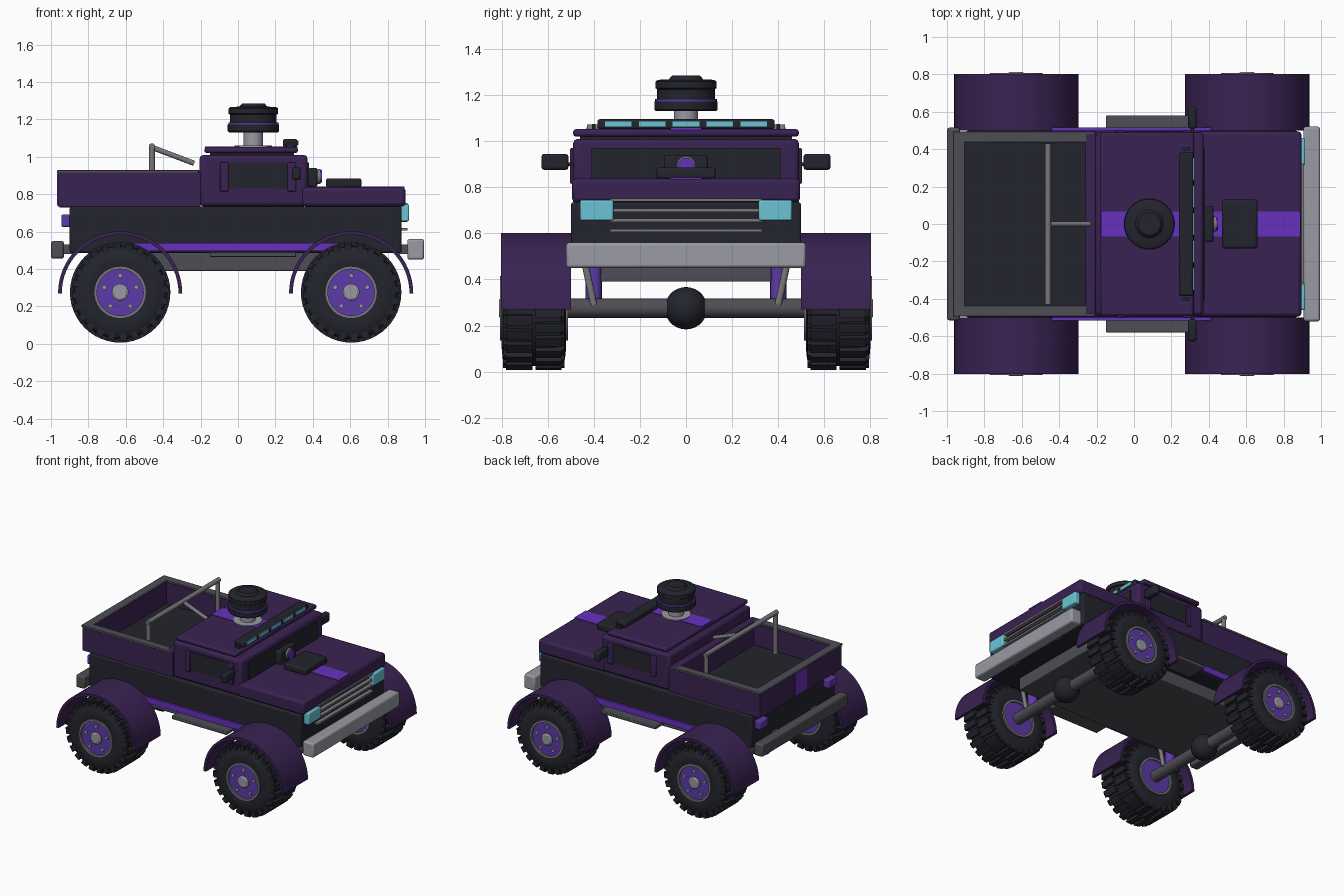
import bpy, bmesh, math
from mathutils import Matrix, Vector

if "Cube" in bpy.data.objects:
    bpy.data.objects.remove(bpy.data.objects["Cube"])


def mat(name, r, g, b):
    m = bpy.data.materials.new(name)
    m.diffuse_color = (r, g, b, 1)
    m.use_nodes = True
    m.node_tree.nodes["Principled BSDF"].inputs["Base Color"].default_value = m.diffuse_color
    return m


PURPLE = mat("dark purple", 0.042, 0.016, 0.085)
BRIGHT = mat("bright purple", 0.135, 0.03, 0.52)
RIM = mat("rim purple", 0.11, 0.042, 0.39)
DARK = mat("black", 0.017, 0.018, 0.026)
GREY = mat("dark grey", 0.075, 0.076, 0.09)
STEEL = mat("steel grey", 0.19, 0.19, 0.205)
LIGHT = mat("light grey", 0.32, 0.325, 0.37)
CYAN = mat("cyan glass", 0.15, 0.55, 0.66)


def finish(name, bm, m, bevel=0.0):
    bmesh.ops.recalc_face_normals(bm, faces=bm.faces)
    me = bpy.data.meshes.new(name)
    bm.to_mesh(me)
    bm.free()
    ob = bpy.data.objects.new(name, me)
    bpy.context.collection.objects.link(ob)
    me.materials.append(m)
    if bevel:
        b = ob.modifiers.new("bevel", 'BEVEL')
        b.width, b.segments = bevel, 2
    bpy.ops.object.select_all(action='DESELECT')
    bpy.context.view_layer.objects.active = ob
    ob.select_set(True)
    bpy.ops.object.shade_smooth_by_angle(angle=math.radians(35))
    return ob


def add_box(bm, x, y, z, rot=Matrix()):
    c = Vector(((x[0] + x[1]) / 2, (y[0] + y[1]) / 2, (z[0] + z[1]) / 2))
    s = Matrix.Diagonal((x[1] - x[0], y[1] - y[0], z[1] - z[0], 1))
    bmesh.ops.create_cube(bm, size=1, matrix=rot @ Matrix.Translation(c) @ s)


def box(name, x, y, z, m, bevel=0.0):
    bm = bmesh.new()
    add_box(bm, x, y, z)
    return finish(name, bm, m, bevel)


def box_pair(name, x, y, z, m, bevel=0.0):
    box(name + "_left", x, y, z, m, bevel)
    box(name + "_right", x, (-y[1], -y[0]), z, m, bevel)


def tube(name, a, b, r, m):
    a, b = Vector(a), Vector(b)
    d = b - a
    bm = bmesh.new()
    bmesh.ops.create_cone(bm, cap_ends=True, segments=16, radius1=r, radius2=r, depth=d.length,
                          matrix=Matrix.Translation((a + b) / 2) @ d.to_track_quat('Z', 'Y').to_matrix().to_4x4())
    return finish(name, bm, m)


def lathe(name, profile, at, m, axis='Z', segs=40):
    """Spin a closed (radius, height) profile; axis Y or X lays it down."""
    bm = bmesh.new()
    vs = [bm.verts.new((r, 0, h)) for r, h in profile]
    es = [bm.edges.new((vs[i], vs[(i + 1) % len(vs)])) for i in range(len(vs))]
    bmesh.ops.spin(bm, geom=vs + es, cent=(0, 0, 0), axis=(0, 0, 1), angle=2 * math.pi, steps=segs)
    bmesh.ops.remove_doubles(bm, verts=bm.verts, dist=1e-5)
    rot = {'Z': Matrix(), 'Y': Matrix.Rotation(-math.pi / 2, 4, 'X'), 'X': Matrix.Rotation(math.pi / 2, 4, 'Y')}[axis]
    bm.transform(Matrix.Translation(at) @ rot)
    return finish(name, bm, m)


# --- body ---
box("lower_body", (-0.9, 0.875), (-0.5, 0.5), (0.485, 0.735), DARK, 0.012)
box("chassis", (-0.72, 0.72), (-0.37, 0.37), (0.39, 0.49), GREY, 0.005)
box_pair("side_stripe", (-0.63, 0.61), (0.49, 0.515), (0.495, 0.54), BRIGHT)
box_pair("running_board", (-0.15, 0.31), (0.42, 0.58), (0.465, 0.492), GREY, 0.005)
box("hood", (0.34, 0.895), (-0.495, 0.495), (0.735, 0.838), PURPLE, 0.018)
box("cab", (-0.205, 0.372), (-0.49, 0.49), (0.735, 1.01), PURPLE, 0.02)
box("roof", (-0.18, 0.32), (-0.49, 0.49), (1.02, 1.052), PURPLE, 0.012)
box("roof_seam", (-0.15, 0.3), (-0.46, 0.46), (1.0, 1.03), DARK)
box("roof_stripe", (-0.177, 0.318), (-0.067, 0.067), (1.048, 1.056), BRIGHT)
box("hood_stripe", (0.375, 0.89), (-0.067, 0.067), (0.834, 0.842), BRIGHT)
box("windshield", (0.365, 0.38), (-0.41, 0.41), (0.835, 0.97), DARK)
box_pair("side_window", (-0.09, 0.31), (0.485, 0.495), (0.83, 0.97), DARK)
for x in (-0.095, 0.265):
    box_pair("window_post", (x, x + 0.045), (0.485, 0.503), (0.815, 0.97), PURPLE, 0.006)

# --- cargo bed ---
box_pair("bed_side", (-0.96, -0.2), (0.445, 0.49), (0.735, 0.915), PURPLE)
box("tailgate", (-0.962, -0.912), (-0.49, 0.49), (0.735, 0.915), PURPLE)
box("bed_front_wall", (-0.26, -0.205), (-0.485, 0.485), (0.735, 0.93), PURPLE, 0.008)
box("bed_floor", (-0.955, -0.22), (-0.48, 0.48), (0.73, 0.745), DARK)
box_pair("bed_rail", (-0.965, -0.21), (0.435, 0.495), (0.912, 0.928), GREY, 0.004)
box("tail_rail", (-0.968, -0.905), (-0.495, 0.495), (0.912, 0.928), GREY, 0.004)
box("tailgate_stripe", (-0.967, -0.96), (-0.067, 0.067), (0.74, 0.91), BRIGHT)
for s in (-1, 1):
    tube("roll_bar_post", (-0.46, s * 0.415, 0.74), (-0.46, s * 0.415, 1.06), 0.016, STEEL)
tube("roll_bar_top", (-0.46, -0.43, 1.055), (-0.46, 0.43, 1.055), 0.017, STEEL)
tube("roll_bar_brace", (-0.46, 0, 1.05), (-0.235, 0, 0.965), 0.014, STEEL)

# --- bumpers, grille and lamps ---
box("front_bumper", (0.905, 0.995), (-0.52, 0.52), (0.45, 0.56), LIGHT, 0.012)
box("rear_bumper", (-1.0, -0.93), (-0.515, 0.515), (0.455, 0.55), GREY, 0.012)
for x in (0.86, -0.95):
    box_pair("bumper_mount", (x, x + 0.08), (0.2, 0.26), (0.48, 0.53), GREY)
for z in (0.745, 0.70, 0.657, 0.612):
    box("grille_bar", (0.87, 0.905), (-0.33, 0.33), (z - 0.007, z + 0.007), STEEL)
box_pair("headlight", (0.87, 0.915), (0.315, 0.46), (0.655, 0.745), CYAN, 0.008)
box_pair("taillight", (-0.945, -0.895), (0.36, 0.46), (0.625, 0.69), RIM, 0.008)

# --- mirrors ---
box_pair("mirror", (0.29, 0.335), (0.51, 0.627), (0.875, 0.945), DARK, 0.012)
box_pair("mirror_arm", (0.305, 0.32), (0.48, 0.52), (0.893, 0.908), DARK)

# --- hood scoop and intake ---
box("hood_scoop", (0.47, 0.66), (-0.13, 0.13), (0.835, 0.885), DARK, 0.012)
box("intake_block", (0.375, 0.425), (-0.095, 0.095), (0.84, 0.94), DARK, 0.01)
lathe("intake_ring", [(0, 0), (0.04, 0), (0.04, 0.015), (0, 0.015)], (0.425, 0, 0.895), STEEL, 'X', 24)
lathe("intake_disc", [(0, 0), (0.033, 0), (0.033, 0.025), (0, 0.025)], (0.425, 0, 0.895), BRIGHT, 'X', 24)

# --- roof light bar ---
box("light_bar", (0.24, 0.317), (-0.385, 0.385), (1.052, 1.095), DARK, 0.01)
for i in range(-2, 3):
    box("light_bar_lamp", (0.31, 0.323), (i * 0.147 - 0.058, i * 0.147 + 0.058), (1.063, 1.088), CYAN)
for s in (-1, 1):
    box("light_bar_foot", (0.26, 0.3), (s * 0.4 - 0.008, s * 0.4 + 0.008), (1.045, 1.075), DARK)

# --- roof air stack ---
C = (0.082, 0, 0)
lathe("stack_neck", [(0, 1.05), (0.1, 1.05), (0.1, 1.06), (0.052, 1.06), (0.052, 1.14), (0, 1.14)], C, LIGHT)
lathe("stack_base", [(0, 1.13), (0.13, 1.13), (0.137, 1.137), (0.137, 1.172), (0, 1.172)], C, DARK)
lathe("stack_band", [(0, 1.17), (0.134, 1.17), (0.134, 1.183), (0, 1.183)], C, RIM)
lathe("stack_drum", [(0, 1.181), (0.125, 1.181), (0.125, 1.225), (0.133, 1.23), (0.133, 1.258), (0.122, 1.266),
                     (0.075, 1.268), (0.06, 1.285), (0, 1.285)], C, DARK)

# --- wheels, arches, axles and shocks ---
Z = 0.275


def wheel(x, s):
    at = (x, s * 0.66, Z)
    lathe("tyre", [(0.135, -0.135), (0.17, -0.14), (0.22, -0.135), (0.245, -0.115), (0.25, 0),
                   (0.245, 0.115), (0.22, 0.135), (0.17, 0.14), (0.135, 0.135)], at, DARK, 'Y', 48)
    # tread blocks in two staggered rows
    bm = bmesh.new()
    n = 24
    for row in (-1, 1):
        for i in range(n):
            rot = Matrix.Rotation((i + 0.25 * row) * 2 * math.pi / n, 4, 'Y')
            add_box(bm, (-0.022, 0.022), sorted((row * 0.006, row * 0.12)), (0.235, 0.268), rot)
            add_box(bm, (-0.018, 0.018), sorted((row * 0.1, row * 0.133)), (0.215, 0.258), rot)
    bm.transform(Matrix.Translation(at))
    finish("tread", bm, DARK)
    lathe("rim_ring", [(0.124, -0.148), (0.14, -0.148), (0.14, 0.148), (0.124, 0.148)], at, STEEL, 'Y', 40)
    lathe("rim_disc", [(0, -0.135), (0.13, -0.135), (0.13, 0.135), (0, 0.135)], at, RIM, 'Y', 40)
    lathe("hub", [(0, -0.1), (0.045, -0.1), (0.045, 0.145), (0.035, 0.152), (0, 0.152)] if s > 0 else
          [(0, 0.1), (0.045, 0.1), (0.045, -0.145), (0.035, -0.152), (0, -0.152)], at, LIGHT, 'Y', 24)
    for i in range(5):
        a = math.pi / 2 + i * 2 * math.pi / 5
        p = Vector((x + 0.09 * math.cos(a), s * 0.78, Z + 0.09 * math.sin(a)))
        tube("lug_nut", p, p + Vector((0, s * 0.025, 0)), 0.012, LIGHT)
    # half-round arch
    bm = bmesh.new()
    y0, y1 = s * 0.5, s * 0.803
    rings = []
    for i in range(33):
        a = math.pi * i / 32
        rings.append([bm.verts.new((x + r * math.cos(a), y, 0.27 + r * math.sin(a)))
                      for r, y in ((0.332, y0), (0.332, y1), (0.312, y1), (0.312, y0))])
    for p, q in zip(rings, rings[1:]):
        for k in range(4):
            bm.faces.new((p[k], p[(k + 1) % 4], q[(k + 1) % 4], q[k]))
    bm.faces.new(rings[0])
    bm.faces.new(rings[-1])
    finish("wheel_arch", bm, PURPLE)
    # shock absorber
    tube("shock_spring", (x - 0.03, s * 0.40, 0.29), (x - 0.03, s * 0.40, 0.5), 0.035, RIM)
    tube("shock_rod", (x + 0.03, s * 0.40, 0.29), (x + 0.03, s * 0.445, 0.5), 0.015, STEEL)


for x in (-0.63, 0.605):
    for s in (-1, 1):
        wheel(x, s)
    tube("axle", (x, -0.55, Z), (x, 0.55, Z), 0.042, GREY)
    bm = bmesh.new()
    bmesh.ops.create_uvsphere(bm, u_segments=24, v_segments=14, radius=0.092, matrix=Matrix.Translation((x, 0, Z)))
    finish("differential", bm, DARK)
